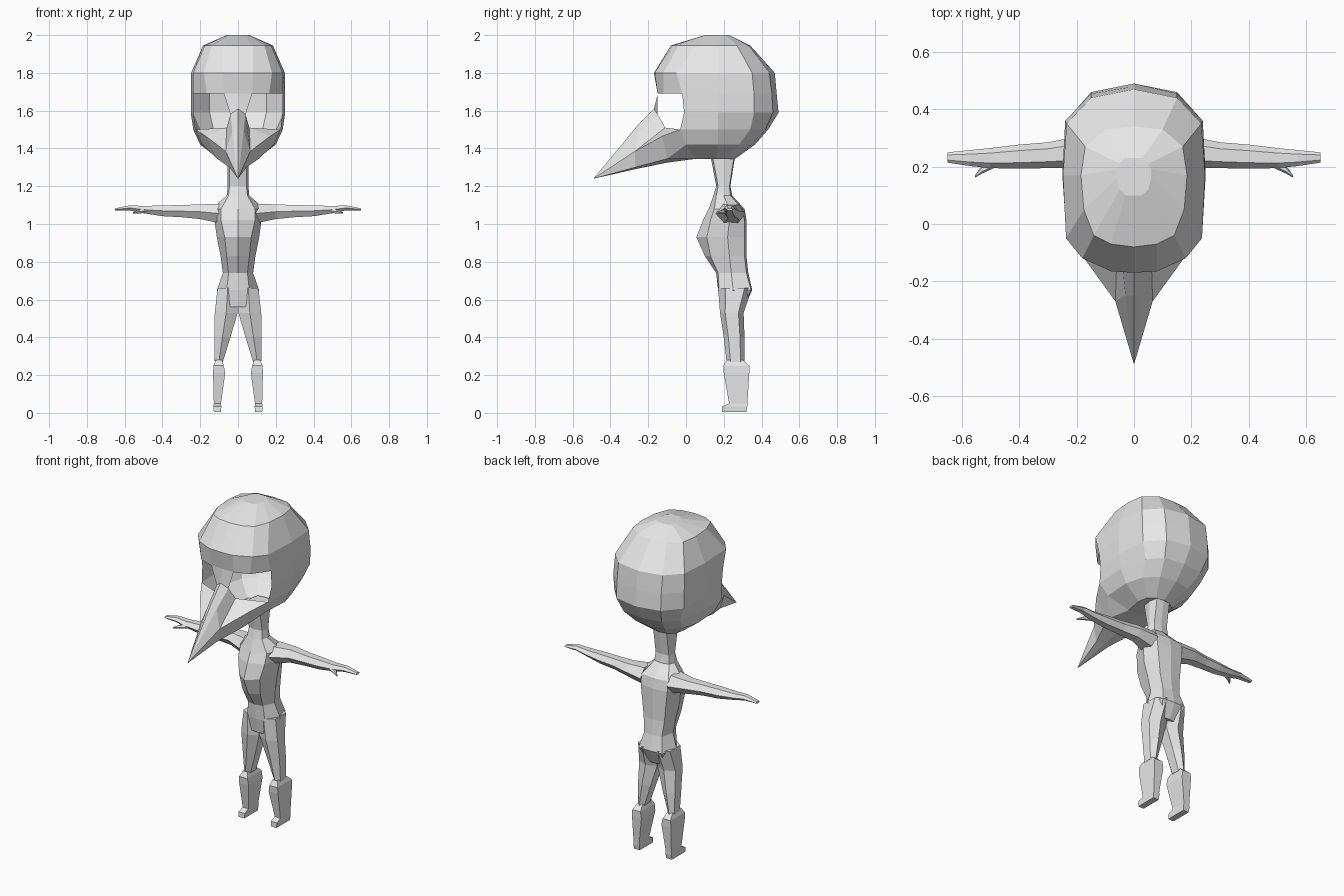
import bpy, bmesh, math
from mathutils import Vector

grey = bpy.data.materials.new("plain grey")
grey.diffuse_color = (0.8, 0.8, 0.8, 1)


def finish(name, bm):
    bmesh.ops.remove_doubles(bm, verts=bm.verts[:], dist=0.0005)
    bmesh.ops.recalc_face_normals(bm, faces=bm.faces[:])
    me = bpy.data.meshes.new(name)
    bm.to_mesh(me)
    bm.free()
    me.materials.append(grey)
    ob = bpy.data.objects.new(name, me)
    bpy.context.collection.objects.link(ob)
    return ob


def face(bm, pts):
    bm.faces.new([bm.verts.new(p) for p in pts])


def both(bm, *pts):
    """Add a face and its mirror image across x = 0."""
    face(bm, pts)
    face(bm, [(-p[0], p[1], p[2]) for p in reversed(pts)])


def loft(name, rings):
    """Skin closed rings and cap both ends."""
    bm = bmesh.new()
    n = len(rings[0])
    for a, b in zip(rings, rings[1:]):
        for i in range(n):
            j = (i + 1) % n
            face(bm, (a[i], a[j], b[j], b[i]))
    face(bm, rings[0])
    face(bm, rings[-1])
    return finish(name, bm)


def pairs(z, *v):
    return [(v[i], v[i + 1], z) for i in range(0, len(v), 2)]


# Skull: half rings running from front centre to back centre
skull = [
    pairs(2.0, 0, .10, .03, .10, .05, .12, .06, .16, .06, .19, .05, .21, .03, .23, 0, .23),
    pairs(1.945, 0, -.08, .08, -.07, .14, -.04, .175, .05, .185, .17, .17, .27, .10, .33, 0, .34),
    pairs(1.80, 0, -.17, .08, -.165, .18, -.12, .237, -.05, .248, .17, .235, .35, .15, .44, 0, .47),
    pairs(1.69, 0, -.15, .075, -.15, .165, -.12, .237, -.02, .25, .17, .24, .36, .15, .455, 0, .48),
]
# Lower skull: half rings from the back of the eye to back centre
lower = [
    skull[-1][3:],
    pairs(1.59, .235, -.01, .25, .17, .237, .36, .15, .46, 0, .49),
    pairs(1.50, .225, -.03, .237, .17, .20, .34, .13, .42, 0, .435),
    pairs(1.42, .19, .0, .20, .17, .17, .28, .10, .345, 0, .365),
    pairs(1.345, .08, .05, .10, .16, .09, .22, .05, .25, 0, .26),
]
bm = bmesh.new()
for rings in (skull, lower):
    for a, b in zip(rings, rings[1:]):
        for i in range(len(a) - 1):
            both(bm, a[i], a[i + 1], b[i + 1], b[i])
for i in range(7):
    both(bm, skull[0][i], skull[0][i + 1], (0, .16, 2.0))

# Nose bridge, cheeks and beak around the open eyes
brow0, brow1 = skull[-1][0], skull[-1][1]
eye_low, cheek, jaw = lower[2][0], lower[3][0], lower[4][0]
n0, n1, n2 = (0, -.17, 1.61), (.04, -.15, 1.58), (.06, -.11, 1.51)
r0, r1 = (0, -.25, 1.53), (.03, -.25, 1.49)
s, k, m = (.065, -.27, 1.385), (.17, -.125, 1.465), (.11, -.10, 1.345)
l0, l1, tip = (0, -.27, 1.29), (.045, -.27, 1.30), (0, -.49, 1.24)
m0, jaw0 = (0, -.10, 1.325), (0, .05, 1.345)
for f in ((brow0, brow1, n1, n0), (n0, n1, r1, r0), (n1, n2, s, r1), (n2, k, s),
          (n2, eye_low, k), (r0, r1, tip), (r1, s, tip), (s, l1, tip), (l1, l0, tip),
          (s, k, m, l1), (k, eye_low, cheek), (k, cheek, m), (m, cheek, jaw),
          (l0, l1, m, m0), (m0, m, jaw, jaw0)):
    both(bm, *f)
for i in range(4):
    both(bm, lower[4][i], lower[4][i + 1], jaw0)
finish("head", bm)

# Neck and torso: z, front y, front corner, side, back corner, back y
body = [
    (1.36, .13, .045, .14, .055, .20, .045, .255, .26),
    (1.20, .16, .045, .17, .055, .20, .045, .23, .235),
    (1.15, .145, .05, .16, .06, .20, .05, .235, .245),
    (1.08, .12, .09, .15, .14, .23, .09, .30, .31),
    (1.02, .09, .09, .13, .125, .23, .09, .31, .32),
    (.93, .055, .07, .11, .112, .22, .08, .31, .32),
    (.83, .10, .06, .13, .092, .23, .07, .31, .32),
    (.74, .16, .05, .17, .08, .24, .06, .32, .33),
    (.65, .17, .06, .175, .112, .25, .08, .345, .35),
    (.56, .185, .04, .19, .06, .25, .05, .30, .31),
]
rings = []
for z, f, ax, ay, bx, by, cx, cy, b in body:
    rings.append([(0, f, z), (ax, ay, z), (bx, by, z), (cx, cy, z), (0, b, z),
                  (-cx, cy, z), (-bx, by, z), (-ax, ay, z)])
loft("torso", rings)


def limb_ring(z, x0, x1, y0, y1, sd):
    """Six-sided leg section with ridges at front and back."""
    xm, d = (x0 + x1) / 2, (y1 - y0) * .22
    return [(sd * x, y, z) for x, y in ((xm, y0), (x1, y0 + d), (x1, y1 - d),
                                        (xm, y1), (x0, y1 - d), (x0, y0 + d))]


def boot_ring(z, x0, x1, y0, y1, sd):
    return [(sd * x, y, z) for x, y in ((x0, y0), (x1, y0), (x1, y1), (x0, y1))]


def arm_ring(x, y, z, hy, hz, sd):
    return [(sd * x, y + hy * math.cos(a), z + hz * math.sin(a))
            for a in (math.radians(60 * i) for i in range(6))]


leg = [(.66, .001, .108, .17, .35), (.53, .002, .123, .18, .305),
       (.40, .04, .125, .20, .31), (.27, .08, .123, .215, .31)]
boot = [(.28, .085, .118, .215, .30), (.25, .075, .13, .197, .335), (.21, .068, .132, .20, .335),
        (.05, .09, .128, .228, .325), (.035, .088, .13, .192, .325), (.005, .09, .128, .19, .32)]
arm = [(.09, .235, 1.055, .08, .06), (.20, .25, 1.065, .055, .045), (.30, .24, 1.068, .045, .037),
       (.40, .235, 1.07, .042, .033), (.50, .23, 1.076, .035, .022), (.57, .23, 1.085, .028, .016),
       (.65, .232, 1.077, .018, .007)]
thumb = [(.48, .215, 1.07, .016, .014), (.53, .19, 1.065, .014, .01), (.555, .166, 1.06, .004, .004)]

for side, sd in (("right", -1), ("left", 1)):
    for part, table, ring in (("leg", leg, limb_ring), ("boot", boot, boot_ring),
                              ("arm", arm, arm_ring), ("thumb", thumb, arm_ring)):
        loft(side + "_" + part, [ring(*row, sd) for row in table])
